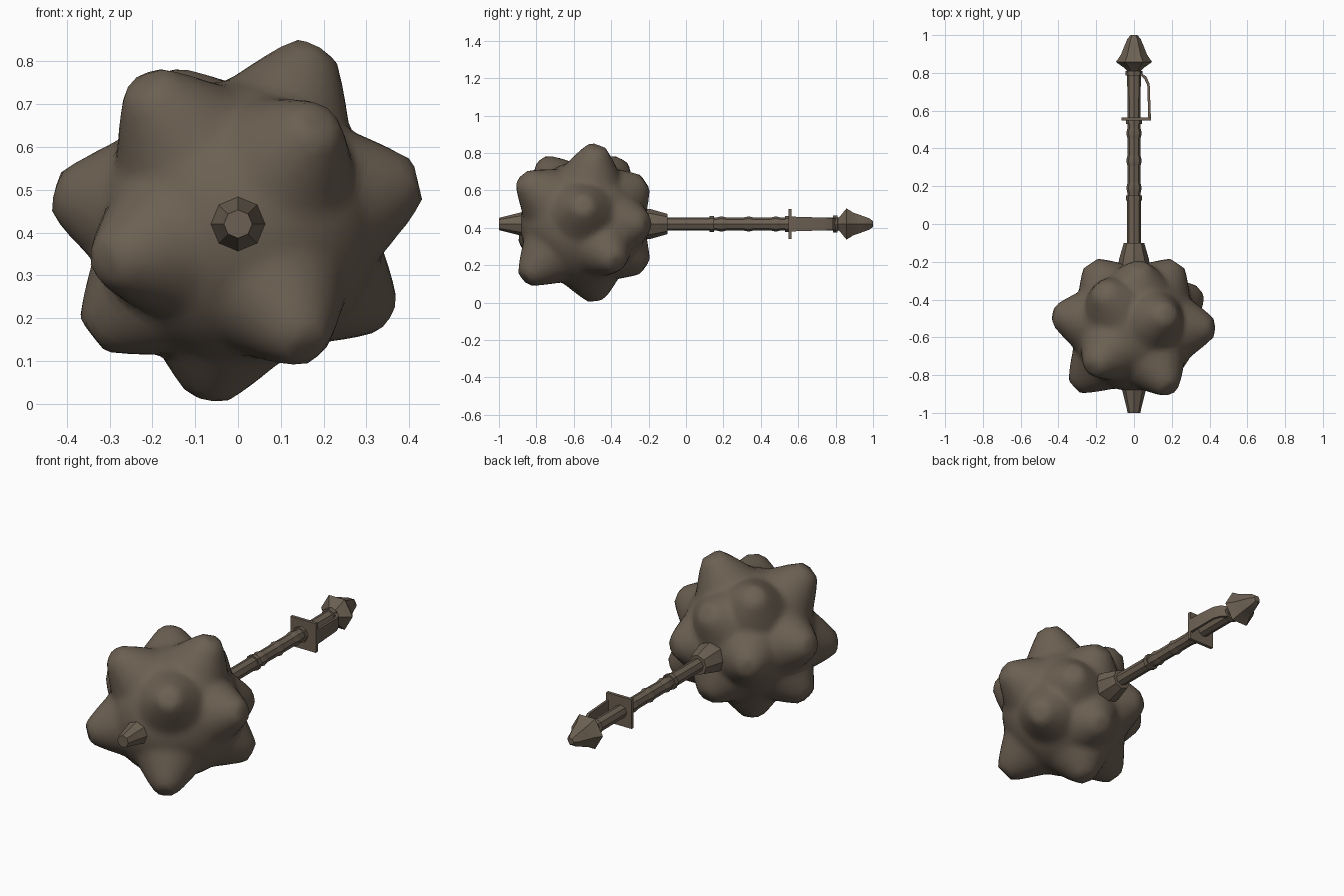
import bpy, bmesh, math
from mathutils import Vector

if "Cube" in bpy.data.objects:
    bpy.data.objects.remove(bpy.data.objects["Cube"])

brown = bpy.data.materials.new("dark brown iron")
brown.diffuse_color = (0.15, 0.117, 0.085, 1)
brown.use_nodes = True
brown.node_tree.nodes["Principled BSDF"].inputs["Base Color"].default_value = brown.diffuse_color
AXIS_Z = 0.42


def finish(name, bm, smooth_angle):
    bmesh.ops.recalc_face_normals(bm, faces=bm.faces)
    mesh = bpy.data.meshes.new(name)
    bm.to_mesh(mesh)
    bm.free()
    mesh.materials.append(brown)
    obj = bpy.data.objects.new(name, mesh)
    bpy.context.collection.objects.link(obj)
    bpy.ops.object.select_all(action='DESELECT')
    obj.select_set(True)
    bpy.context.view_layer.objects.active = obj
    bpy.ops.object.shade_smooth_by_angle(angle=math.radians(smooth_angle))
    return obj


def turned(name, profile, sides, angle=30):
    """Turned part along y from (y, radius) pairs, capped at both ends."""
    bm = bmesh.new()
    rings = []
    for y, r in profile:
        turns = [2 * math.pi * i / sides for i in range(sides)]
        rings.append([bm.verts.new((r * math.cos(a), y, AXIS_Z + r * math.sin(a))) for a in turns])
    for a, b in zip(rings, rings[1:]):
        for i in range(sides):
            j = (i + 1) % sides
            bm.faces.new((a[i], a[j], b[j], b[i]))
    bm.faces.new(rings[0])
    bm.faces.new(rings[-1])
    return finish(name, bm, angle)


def block(name, x0, x1, y0, y1, z0, z1):
    bm = bmesh.new()
    bmesh.ops.create_cube(bm, size=1)
    for v in bm.verts:
        v.co = Vector(((x0 + x1) / 2 + v.co.x * (x1 - x0),
                       (y0 + y1) / 2 + v.co.y * (y1 - y0),
                       (z0 + z1) / 2 + v.co.z * (z1 - z0)))
    return finish(name, bm, 30)


# Knobbed head: a sphere pulled outwards around each knob tip
CENTRE = Vector((0, -0.55, AXIS_Z))
BASE = 0.335
knobs = [
    (0.18, -0.48, 0.83), (-0.17, -0.35, 0.755), (-0.22, -0.76, 0.75),   # top
    (0.42, -0.55, 0.52), (-0.425, -0.48, 0.49),                        # sides
    (0.19, -0.875, 0.66), (-0.31, -0.86, 0.33), (0.16, -0.86, 0.13),   # front
    (-0.34, -0.56, 0.16), (0.34, -0.37, 0.21), (-0.07, -0.48, 0.015),  # below
    (0.23, -0.21, 0.42), (-0.23, -0.21, 0.42),                         # back
    (0.03, -0.22, 0.645), (0.03, -0.22, 0.19)]
tips = [((Vector(k) - CENTRE).normalized(), (Vector(k) - CENTRE).length) for k in knobs]
bm = bmesh.new()
bmesh.ops.create_icosphere(bm, subdivisions=5, radius=1)
for v in bm.verts:
    d = v.co.normalized()
    rise = 0
    for tip, reach in tips:
        angle = d.angle(tip)
        t = min(max((angle - 0.11) / 0.42, 0), 1)
        peak = reach / max(math.cos(min(angle, 0.13)), 0.9)   # flat knob end
        rise = max(rise, (peak - BASE) * (1 - t) ** 1.5)
    v.co = CENTRE + d * (BASE + rise)
finish("knobbed_head", bm, 60)

# Front spike and collar
turned("front_spike", [(-0.84, 0.075), (-0.89, 0.06), (-1.0, 0.033)], 8)
turned("neck_collar", [(-0.24, 0.085), (-0.19, 0.08), (-0.1, 0.054)], 8)

# Shaft, grip and rings
turned("shaft", [(-0.12, 0.036), (0.14, 0.036)], 8)
turned("grip", [(0.13, 0.034), (0.82, 0.036)], 8)
turned("grip_lower_ring", [(0.125, 0.043), (0.15, 0.043)], 8)
for i, y in enumerate((0.19, 0.335, 0.48)):
    turned("grip_band_%d" % (i + 1),
           [(y - 0.03, 0.034), (y, 0.041), (y + 0.03, 0.034)], 8)
turned("guard_ring", [(0.53, 0.043), (0.55, 0.043)], 8)
turned("upper_ring", [(0.785, 0.046), (0.81, 0.046)], 8)

# Cross guard and knuckle strap
block("cross_guard", -0.065, 0.09, 0.547, 0.565, 0.34, 0.50)
outer = [(0.09, 0.55), (0.083, 0.74), (0.066, 0.78), (0.03, 0.805)]
inner = [(0.076, 0.55), (0.07, 0.735), (0.055, 0.768), (0.03, 0.79)]
bm = bmesh.new()
rows = []
for (ox, oy), (ix, iy), w in zip(outer, inner, (0.04, 0.034, 0.032, 0.03)):
    rows.append([bm.verts.new((x, y, AXIS_Z + s)) for x, y, s in
                 ((ox, oy, -w), (ox, oy, w), (ix, iy, w), (ix, iy, -w))])
for a, b in zip(rows, rows[1:]):
    for i in range(4):
        j = (i + 1) % 4
        bm.faces.new((a[i], a[j], b[j], b[i]))
bm.faces.new(rows[0])
bm.faces.new(rows[-1])
finish("knuckle_strap", bm, 30)

# Six-sided pommel
turned("pommel", [(0.81, 0.036), (0.825, 0.05), (0.858, 0.096), (0.895, 0.07),
                  (0.93, 0.056), (0.98, 0.035), (1.0, 0.018)], 6)
